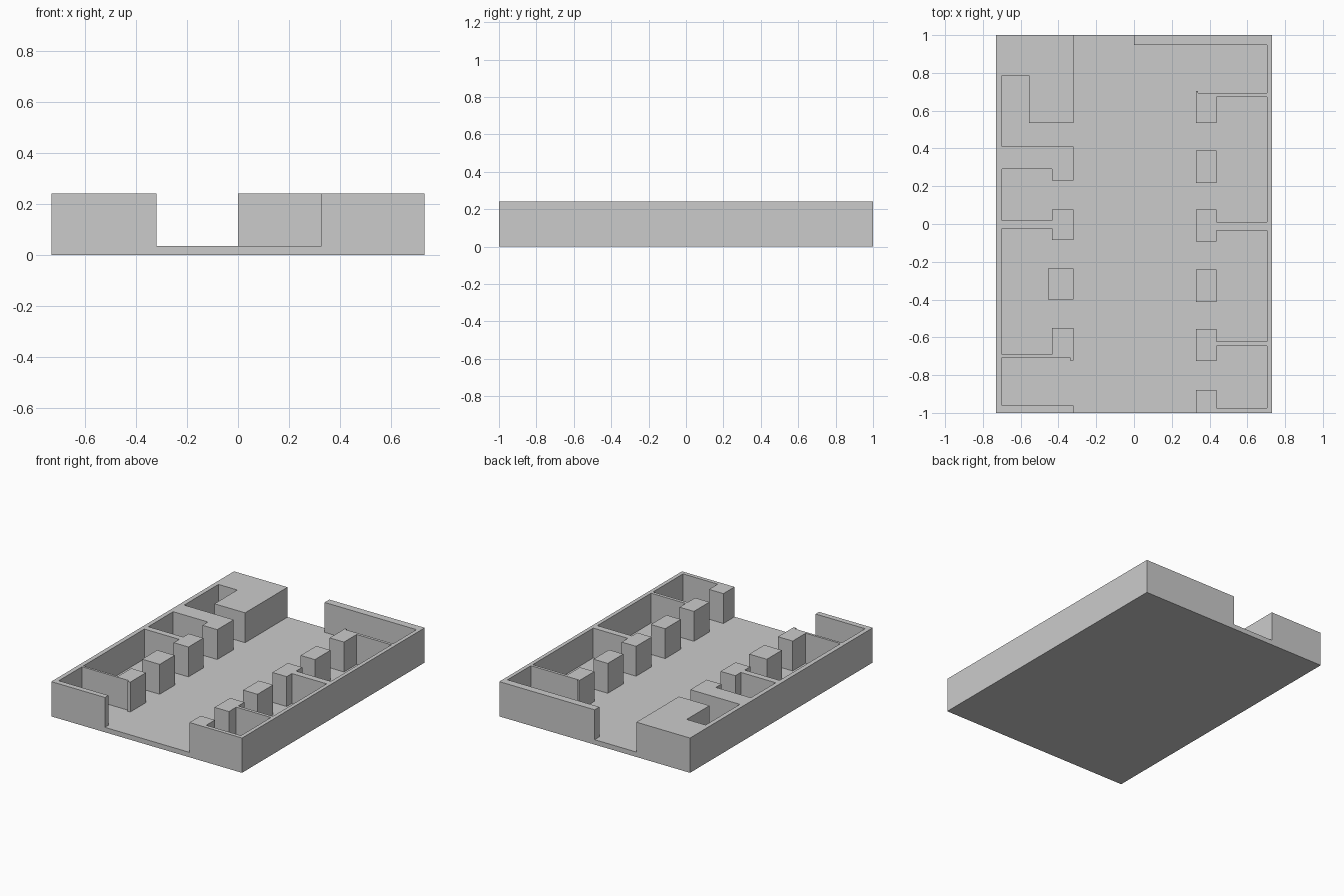
import bpy, bmesh

if "Cube" in bpy.data.objects:
    bpy.data.objects.remove(bpy.data.objects["Cube"])

W, H, FLOOR = 0.731, 0.241, 0.034   # half width, wall height, floor slab thickness


def prism(name, outline, z0, z1):
    """Extrude a closed plan outline between two heights."""
    bm = bmesh.new()
    face = bm.faces.new([bm.verts.new((x, y, z0)) for x, y in outline])
    ext = bmesh.ops.extrude_face_region(bm, geom=[face])
    verts = [g for g in ext["geom"] if isinstance(g, bmesh.types.BMVert)]
    bmesh.ops.translate(bm, verts=verts, vec=(0, 0, z1 - z0))
    bmesh.ops.recalc_face_normals(bm, faces=bm.faces)
    mesh = bpy.data.meshes.new(name)
    bm.to_mesh(mesh)
    bm.free()
    ob = bpy.data.objects.new(name, mesh)
    bpy.context.collection.objects.link(ob)
    return ob


def rect(x0, x1, y0, y1):
    return [(x0, y0), (x1, y0), (x1, y1), (x0, y1)]


def combine(target, tool, operation):
    """Apply a boolean and discard the tool object."""
    tool.hide_render = True
    mod = target.modifiers.new(operation, 'BOOLEAN')
    mod.operation, mod.solver, mod.object = operation, 'EXACT', tool
    bpy.context.view_layer.objects.active = target
    bpy.ops.object.modifier_apply(modifier=mod.name)
    bpy.data.objects.remove(tool)


# Solid block from which the hall and its alcoves are carved
shell = prism("building_shell", rect(-W, W, -1, 1), 0, H)

# Left edge of the open space, back to front
L, LP, LW = -0.32, -0.433, -0.70
left = [(L, 1.1), (L, 0.535), (-0.555, 0.535), (-0.555, 0.785), (LW, 0.785),
        (LW, 0.41), (L, 0.41), (L, 0.23), (LP, 0.23), (LP, 0.29),
        (LW, 0.29), (LW, 0.018), (LP, 0.018), (LP, 0.078), (L, 0.078),
        (L, -0.085), (LP, -0.085), (LP, -0.025), (LW, -0.025),
        (LW, -0.692), (LP, -0.692), (LP, -0.55), (L, -0.55), (L, -0.722),
        (-0.34, -0.722), (-0.34, -0.708), (LW, -0.708), (LW, -0.962),
        (L, -0.962), (L, -1.1)]

# Right edge of the open space, front to back
R, RP, RW = 0.328, 0.438, 0.704
right = [(R, -1.1), (R, -0.878), (RP, -0.878), (RP, -0.973), (RW, -0.973),
         (RW, -0.645), (RP, -0.645), (RP, -0.725), (R, -0.725),
         (R, -0.555), (RP, -0.555), (RP, -0.623), (RW, -0.623),
         (RW, -0.035), (RP, -0.035), (RP, -0.092), (R, -0.092),
         (R, 0.078), (RP, 0.078), (RP, 0.01), (RW, 0.01), (RW, 0.673),
         (RP, 0.673), (RP, 0.535), (R, 0.535), (R, 0.705), (0.34, 0.705),
         (0.34, 0.693), (RW, 0.693), (RW, 0.948), (0, 0.948), (0, 1.1)]

combine(shell, prism("hall_void", left + right, FLOOR, H + 0.1), 'DIFFERENCE')

# Free-standing pillars, rooted in the floor slab
for plan in (rect(-0.455, L, -0.40, -0.235),
             rect(R, RP, 0.217, 0.388),
             rect(R, RP, -0.412, -0.241)):
    combine(shell, prism("pillar", plan, FLOOR / 2, H), 'UNION')
